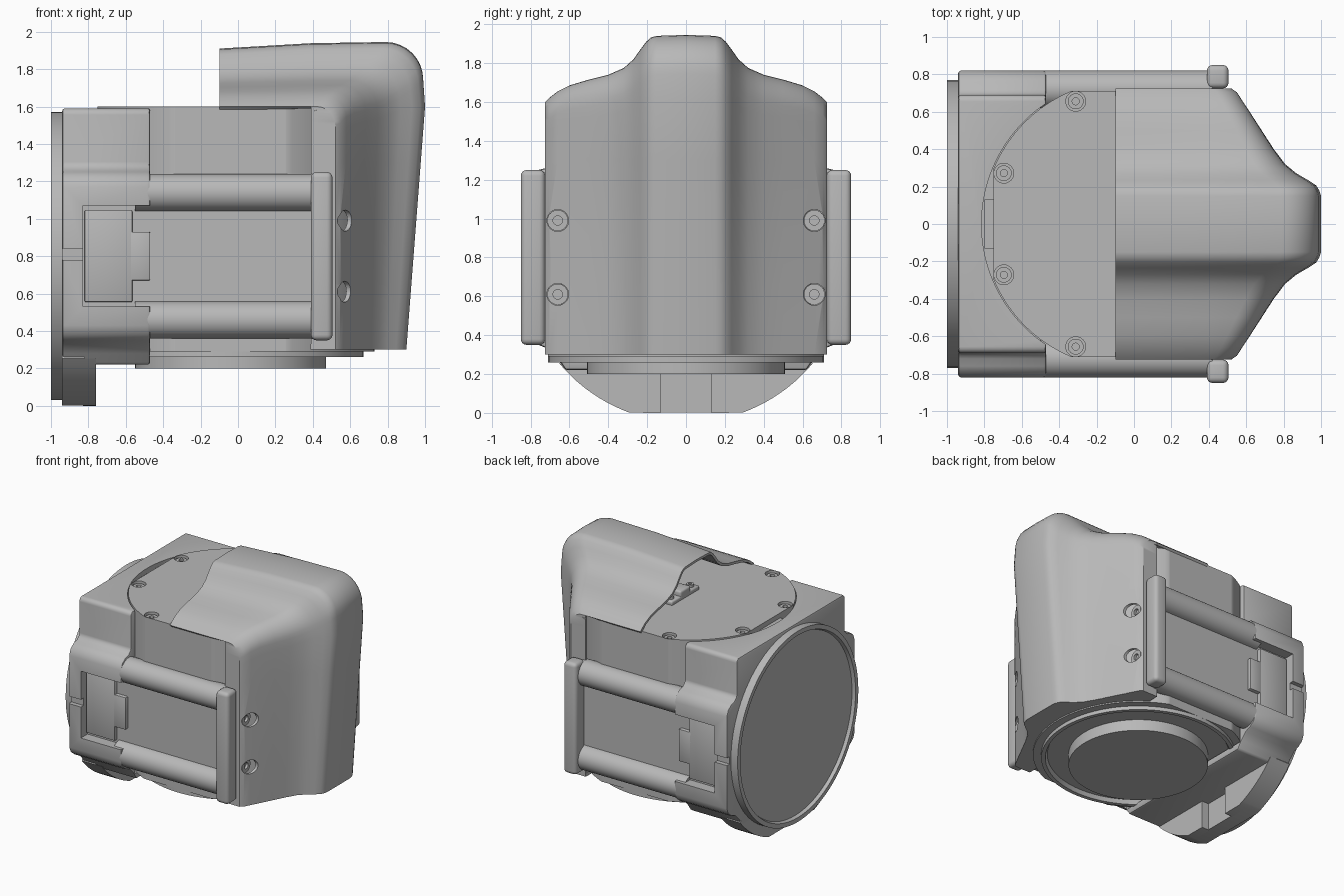
import bpy, bmesh, math
from mathutils import Matrix, Vector

if "Cube" in bpy.data.objects:
    bpy.data.objects.remove(bpy.data.objects["Cube"], do_unlink=True)

grey = bpy.data.materials.new("machined_grey")
grey.use_nodes = True
grey.diffuse_color = (0.48, 0.48, 0.48, 1)
grey.node_tree.nodes["Principled BSDF"].inputs["Base Color"].default_value = (0.48, 0.48, 0.48, 1)
AX = -0.04    # x of the vertical joint axis
MID = 0.8     # height of the flange axis
parts = []


def finish(name, bm):
    mesh = bpy.data.meshes.new(name)
    bm.to_mesh(mesh)
    bm.free()
    mesh.materials.append(grey)
    ob = bpy.data.objects.new(name, mesh)
    bpy.context.collection.objects.link(ob)
    parts.append(ob)
    return ob


def apply(ob, mod):
    bpy.context.view_layer.objects.active = ob
    bpy.ops.object.modifier_apply(modifier=mod.name)


def bevel(ob, width, segments=3):
    mod = ob.modifiers.new("bevel", 'BEVEL')
    mod.width, mod.segments, mod.limit_method = width, segments, 'ANGLE'
    mod.angle_limit = math.radians(40)
    apply(ob, mod)
    return ob


def boolean(ob, tool, operation='DIFFERENCE'):
    mod = ob.modifiers.new("cut", 'BOOLEAN')
    mod.operation, mod.object, mod.solver = operation, tool, 'EXACT'
    apply(ob, mod)
    parts.remove(tool)
    bpy.data.objects.remove(tool, do_unlink=True)


def box(name, x, y, z):
    bm = bmesh.new()
    bmesh.ops.create_cube(bm, size=1)
    for v in bm.verts:
        v.co = Vector([(a + b) / 2 + c * (b - a) for (a, b), c in zip((x, y, z), v.co)])
    return finish(name, bm)


def prism(name, pts, axis, lo, hi):
    """Extrude a 2D outline along x (outline in y, z) or z (outline in x, y)."""
    bm = bmesh.new()
    place = (lambda a, b: (lo, a, b)) if axis == 'x' else (lambda a, b: (a, b, lo))
    face = bm.faces.new([bm.verts.new(place(*p)) for p in pts])
    ext = bmesh.ops.extrude_face_region(bm, geom=[face])
    step = Vector((hi - lo, 0, 0)) if axis == 'x' else Vector((0, 0, hi - lo))
    bmesh.ops.translate(bm, verts=[g for g in ext["geom"] if isinstance(g, bmesh.types.BMVert)], vec=step)
    bmesh.ops.recalc_face_normals(bm, faces=bm.faces)
    return finish(name, bm)


def lathe(name, profile, origin, axis='z', steps=96):
    """Spin (radius, height) points about an axis through origin."""
    bm = bmesh.new()
    verts = [bm.verts.new((r, 0, h)) for r, h in profile]
    edges = [bm.edges.new(p) for p in zip(verts, verts[1:])]
    bmesh.ops.spin(bm, geom=verts + edges, cent=(0, 0, 0), axis=(0, 0, 1),
                   angle=2 * math.pi, steps=steps, use_merge=True)
    bmesh.ops.remove_doubles(bm, verts=bm.verts, dist=0.0001)
    bmesh.ops.recalc_face_normals(bm, faces=bm.faces)
    turn = Matrix.Rotation(math.pi / 2, 4, 'Y') if axis == 'x' else Matrix()
    bmesh.ops.transform(bm, matrix=Matrix.Translation(origin) @ turn, verts=bm.verts)
    return finish(name, bm)


def rod(name, r, lo, hi, origin, axis='z', steps=32):
    return lathe(name, [(0, lo), (r, lo), (r, hi), (0, hi)], origin, axis, steps)


def screw(name, r, lo, hi, origin, axis='z'):
    s = r * 0.45
    lathe(name, [(0, lo), (r, lo), (r, hi), (s, hi), (s, hi - 0.02), (0, hi - 0.02)], origin, axis, 24)


# Round joint body, trimmed flat on three sides, with screw pockets in its lid
body = rod("joint_body", 0.77, 0.29, 1.6, (AX, 0, 0), steps=128)
boolean(body, box("trim", (-0.75, 2), (-0.71, 0.71), (0, 2)), 'INTERSECT')
for k in range(8):
    a = math.radians(22.5 + 45 * k)
    at = (AX + 0.71 * math.cos(a), 0.71 * math.sin(a), 0)
    boolean(body, rod("pocket", 0.053, 1.55, 1.7, at))
    if abs(at[1]) < 0.71:
        screw("lid_screw", 0.042, 1.5, 1.585, at)
box("lid_tab", (-0.8, -0.745), (-0.13, 0.13), (1.3, 1.56))

# Cable clamp on the lid
bevel(box("cable_clamp", (-0.03, 0.07), (-0.13, 0.22), (1.59, 1.63)), 0.012)
bevel(box("cable_clamp_bridge", (-0.03, 0.07), (-0.02, 0.11), (1.6, 1.67)), 0.015)
for y in (-0.08, 0.17):
    screw("clamp_screw", 0.028, 1.6, 1.65, (0.02, y, 0))

# Output flange underneath
lathe("lower_ring", [(0.65, 0.32), (0.68, 0.26), (0.71, 0.26), (0.71, 0.3), (0.65, 0.32)], (AX, 0, 0))
rod("output_disc", 0.51, 0.2, 0.32, (AX, 0, 0), steps=96)

# Side flange with a shallow recessed face
lathe("side_flange", [(0, -0.975), (0.725, -0.975), (0.735, -1), (0.77, -1), (0.77, -0.92), (0, -0.92)],
      (0, 0, MID), 'x')

# Housing behind the flange: outline with a bulge along each side
half = [(0.67, 1.59), (0.69, 1.57), (0.69, 1.29), (0.72, 1.26), (0.76, 1.25), (0.8, 1.22), (0.82, 1.17),
        (0.82, 0.43), (0.8, 0.38), (0.76, 0.35), (0.71, 0.33), (0.66, 0.28), (0.62, 0.22)]
housing = prism("flange_housing", half + [(-y, z) for y, z in reversed(half)], 'x', -0.94, -0.47)
bevel(housing, 0.015, 2)
boolean(housing, rod("bore", 0.775, 0.27, 2, (AX, 0, 0), steps=128))
for s in (-1, 1):
    def span(a, b):
        return tuple(sorted((s * a, s * b)))
    boolean(housing, box("pocket", (-0.83, -0.3), span(0.735, 1), (0.53, 1.07)))
    boolean(housing, box("groove", (-1, -0.8), span(0.785, 1), (0.78, 0.84)))

    # Sliding latch plate inside the pocket
    bevel(box("latch_plate", (-0.82, -0.565), span(0.65, 0.765), (0.555, 1.045)), 0.006, 2)
    bevel(box("latch_tab", (-0.58, -0.47), span(0.65, 0.765), (0.67, 0.93)), 0.006, 2)

    # Side panel, two rails and the end plate
    box("side_panel", (-0.6, 0.42), span(0.64, 0.735), (0.4, 1.2))
    for z in (1.14, 0.46):
        rod("side_rail", 0.1, -0.55, 0.42, (0, s * 0.72, z), 'x', 48)
    bevel(box("end_plate", (0.39, 0.505), span(0.725, 0.85), (0.35, 1.25)), 0.03, 4)

# Foot of the housing: round plate cut flat at the bottom, with two pads
arc = [(0.85 * math.sin(math.radians(a)), MID - 0.85 * math.cos(math.radians(a))) for a in range(20, 51, 3)]
arc = [(y, max(z, 0)) for y, z in arc]
prism("foot", arc + [(0.62, 0.3), (-0.62, 0.3)] + [(-y, z) for y, z in reversed(arc)], 'x', -0.94, -0.82)
for s in (-1, 1):
    prism("foot_pad", [(s * y, z) for y, z in [(0.13, 0)] + arc + [(0.62, 0.24), (0.13, 0.24)]],
          'x', -0.83, -0.76)

# Ridged cover: each column is (y, top height, outermost x)
cols = [(0, 1.945, 1.0), (0.15, 1.94, 1.0), (0.18, 1.932, 0.99), (0.205, 1.91, 0.975), (0.235, 1.87, 0.93),
        (0.27, 1.82, 0.87), (0.32, 1.775, 0.81), (0.4, 1.74, 0.75), (0.5, 1.715, 0.685), (0.6, 1.685, 0.62),
        (0.66, 1.655, 0.58), (0.705, 1.62, 0.55), (0.725, 1.6, 0.52)]


def cover_path(zt, xb):
    t = (xb - 0.52) / 0.48
    r = 0.1 + 0.1 * t
    pts = [(x, zt - 0.035 * t * (0.5 - x) / 0.6) for x in (-0.1, 0.15, 0.39)]
    for k in range(9):
        a = math.radians(90 - k * 11.25)
        pts.append((xb - 0.01 * t - r + r * math.cos(a), zt - r + r * math.sin(a)))
    for z in (1.6, 1.3, 1.0, 0.65, 0.3):
        z = min(z, zt - r - 0.06)
        pts.append((xb - 0.1 * t * (1.6 - z) / 1.3 if z < 1.6 else xb, z))
    return pts


full = [(-y, zt, xb) for y, zt, xb in reversed(cols[1:])] + cols
grid = [(y, cover_path(zt, xb)) for y, zt, xb in full]
n = len(grid[0][1])
wall = [(-0.1, 1.6), (0.15, 1.6), (0.39, 1.6)]
wall += [(0.39, z) for x, z in grid[0][1][3:]]
wall[3] = (0.39, 1.59)
grid = [(-0.725, wall)] + grid + [(0.725, wall)]
bm = bmesh.new()
rows = [[bm.verts.new((x, y, z)) for x, z in path] for y, path in grid]
for a, b in zip(rows, rows[1:]):
    for i in range(n - 1):
        bm.faces.new((a[i], a[i + 1], b[i + 1], b[i]))
bmesh.ops.remove_doubles(bm, verts=bm.verts, dist=0.0005)
cover = finish("ridged_cover", bm)
solid = cover.modifiers.new("thickness", 'SOLIDIFY')
solid.thickness, solid.offset = 0.02, -1
apply(cover, solid)
prism("cover_floor", [(path[-1][0] - 0.003, y * 0.995) for y, path in grid], 'z', 0.3, 0.33)

# Countersunk bolts through the cover
for s in (-1, 1):
    for z in (0.99, 0.61):
        at = (0, s * 0.66, z)
        boolean(cover, rod("bolt_hole", 0.056, 0.47, 0.9, at, 'x'))
        screw("cover_bolt", 0.054, 0.4, 0.535, at, 'x')

# Smooth curved faces, keep edges sharp
bpy.ops.object.select_all(action='DESELECT')
for ob in parts:
    ob.select_set(True)
bpy.context.view_layer.objects.active = parts[0]
bpy.ops.object.shade_smooth_by_angle(angle=math.radians(32))
